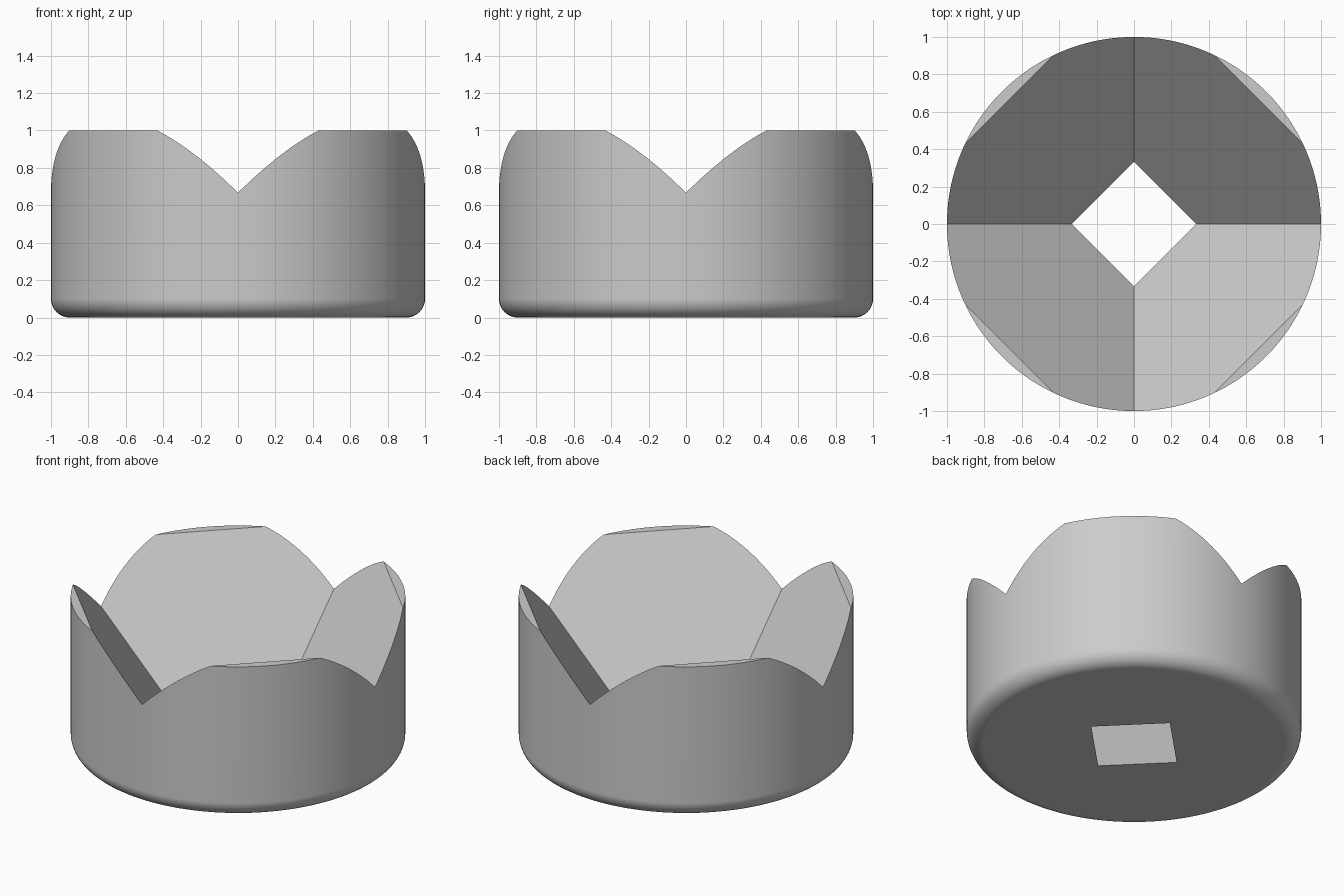
import bpy, bmesh, math
from mathutils import Matrix

cube = bpy.data.objects.get("Cube")
if cube:
    bpy.data.objects.remove(cube, do_unlink=True)

SEGMENTS = 192
FILLET = 0.1
HOLE = 1 / 3          # half diagonal of the square opening at the base

grey = bpy.data.materials.new("plain grey")
grey.use_nodes = True
colour = (0.6, 0.6, 0.6, 1)
grey.diffuse_color = colour
grey.node_tree.nodes["Principled BSDF"].inputs["Base Color"].default_value = colour


def make_object(name, bm):
    bmesh.ops.recalc_face_normals(bm, faces=bm.faces)
    mesh = bpy.data.meshes.new(name)
    bm.to_mesh(mesh)
    bm.free()
    mesh.materials.append(grey)
    obj = bpy.data.objects.new(name, mesh)
    bpy.context.collection.objects.link(obj)
    return obj


# Round body with a rolled lower edge: one ring per profile point
profile = [(1, 1)]
for i in range(13):
    a = math.pi / 2 * i / 12
    profile.append((1 - FILLET + FILLET * math.cos(a), FILLET - FILLET * math.sin(a)))
bm = bmesh.new()
rings = []
for r, z in profile:
    angles = [2 * math.pi * (k + 0.5) / SEGMENTS for k in range(SEGMENTS)]
    rings.append([bm.verts.new((r * math.cos(a), r * math.sin(a), z)) for a in angles])
for upper, lower in zip(rings, rings[1:]):
    for k in range(SEGMENTS):
        n = (k + 1) % SEGMENTS
        bm.faces.new((upper[k], lower[k], lower[n], upper[n]))
bm.faces.new(rings[0])
bm.faces.new(rings[-1])
body = make_object("cup_body", bm)

# Square funnel with 45 degree corner edges, open through the base
low, high = -0.1, 1.2
bm = bmesh.new()
bmesh.ops.create_cone(bm, cap_ends=True, segments=4, radius1=HOLE + low,
                      radius2=HOLE + high, depth=high - low,
                      matrix=Matrix.Translation((0, 0, (low + high) / 2)))
cutter = make_object("funnel_cutter", bm)
cutter.hide_render = True

cut = body.modifiers.new("funnel", 'BOOLEAN')
cut.operation = 'DIFFERENCE'
cut.solver = 'EXACT'
cut.object = cutter
bpy.ops.object.select_all(action='DESELECT')
body.select_set(True)
bpy.context.view_layer.objects.active = body
bpy.ops.object.modifier_apply(modifier=cut.name)
bpy.data.objects.remove(cutter, do_unlink=True)

# Smooth round wall, crisp cut edges, flat base
bpy.ops.object.shade_smooth_by_angle(angle=math.radians(25))
weighted = body.modifiers.new("flat_base_shading", 'WEIGHTED_NORMAL')
weighted.keep_sharp = True
